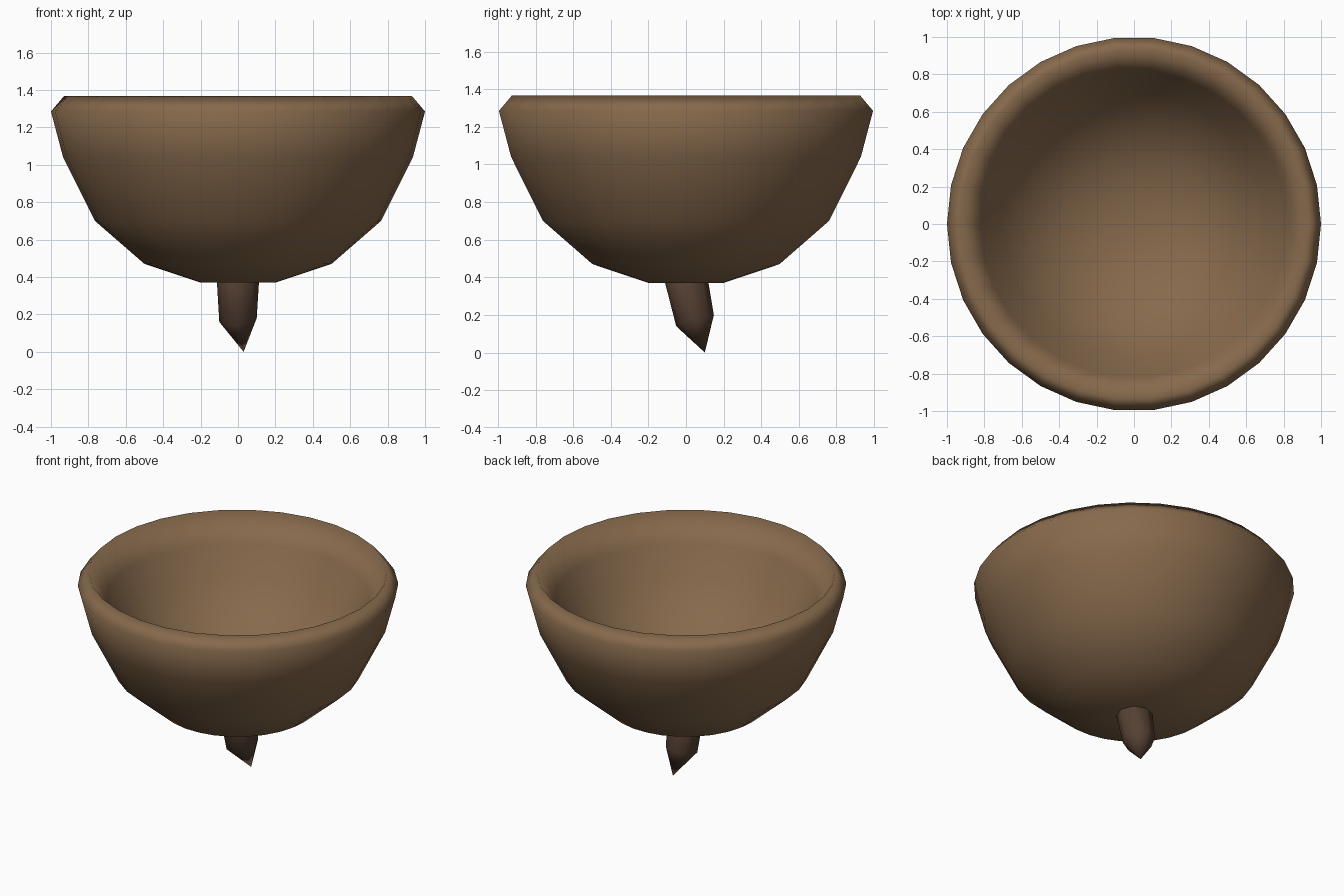
import bpy
import bmesh
from math import cos, sin, tau
from mathutils import Vector

default = bpy.data.objects.get("Cube")
if default:
    bpy.data.objects.remove(default, do_unlink=True)


def make_material(name, color):
    mat = bpy.data.materials.new(name)
    mat.use_nodes = True
    mat.diffuse_color = color
    mat.node_tree.nodes["Principled BSDF"].inputs["Base Color"].default_value = color
    return mat


def ring(radius, z, sides, center=(0, 0), tilt=(0, 0)):
    """Points of a circle whose height may slope along x and y."""
    points = []
    for i in range(sides):
        x, y = radius * cos(tau * i / sides), radius * sin(tau * i / sides)
        points.append(Vector((x + center[0], y + center[1], z + x * tilt[0] + y * tilt[1])))
    return points


def loft(name, rings, start, end, mat):
    """Skin a stack of rings and close both ends with fans to a point."""
    bm = bmesh.new()
    loops = [[bm.verts.new(p) for p in r] for r in rings]
    n = len(loops[0])
    first, last = bm.verts.new(start), bm.verts.new(end)
    for i in range(n):
        j = (i + 1) % n
        for a, b in zip(loops, loops[1:]):
            bm.faces.new((a[i], a[j], b[j], b[i]))
        bm.faces.new((first, loops[0][j], loops[0][i]))
        bm.faces.new((last, loops[-1][i], loops[-1][j]))
    bmesh.ops.recalc_face_normals(bm, faces=bm.faces)
    for face in bm.faces:
        face.smooth = True
    mesh = bpy.data.meshes.new(name)
    bm.to_mesh(mesh)
    bm.free()
    mesh.materials.append(mat)
    obj = bpy.data.objects.new(name, mesh)
    bpy.context.collection.objects.link(obj)
    return obj


cap_brown = make_material("cap brown", (0.240, 0.142, 0.072, 1))
stem_brown = make_material("stem brown", (0.092, 0.052, 0.033, 1))

# Hollow cap: outer wall up to the rim, over the lip, then the round inner wall
profile = [(0.2, 0.37), (0.5, 0.47), (0.765, 0.70), (0.935, 1.04), (1.0, 1.285),
           (0.93, 1.368), (0.82, 1.19), (0.71, 1.0), (0.57, 0.835), (0.38, 0.71),
           (0.15, 0.645)]
loft("cap_bowl", [ring(r, z, 30) for r, z in profile],
     (0, 0, 0.37), (0, 0, 0.645), cap_brown)

# Bent stem rooted inside the cap, with a slanted, pointed end
stem_rings = [ring(0.125, 0.58, 8, (0, -0.04)),
              ring(0.1, 0.17, 8, (0, 0.048), (0.1, 0.3))]
loft("stem", stem_rings, (0, -0.04, 0.58), (0.03, 0.1, 0), stem_brown)
